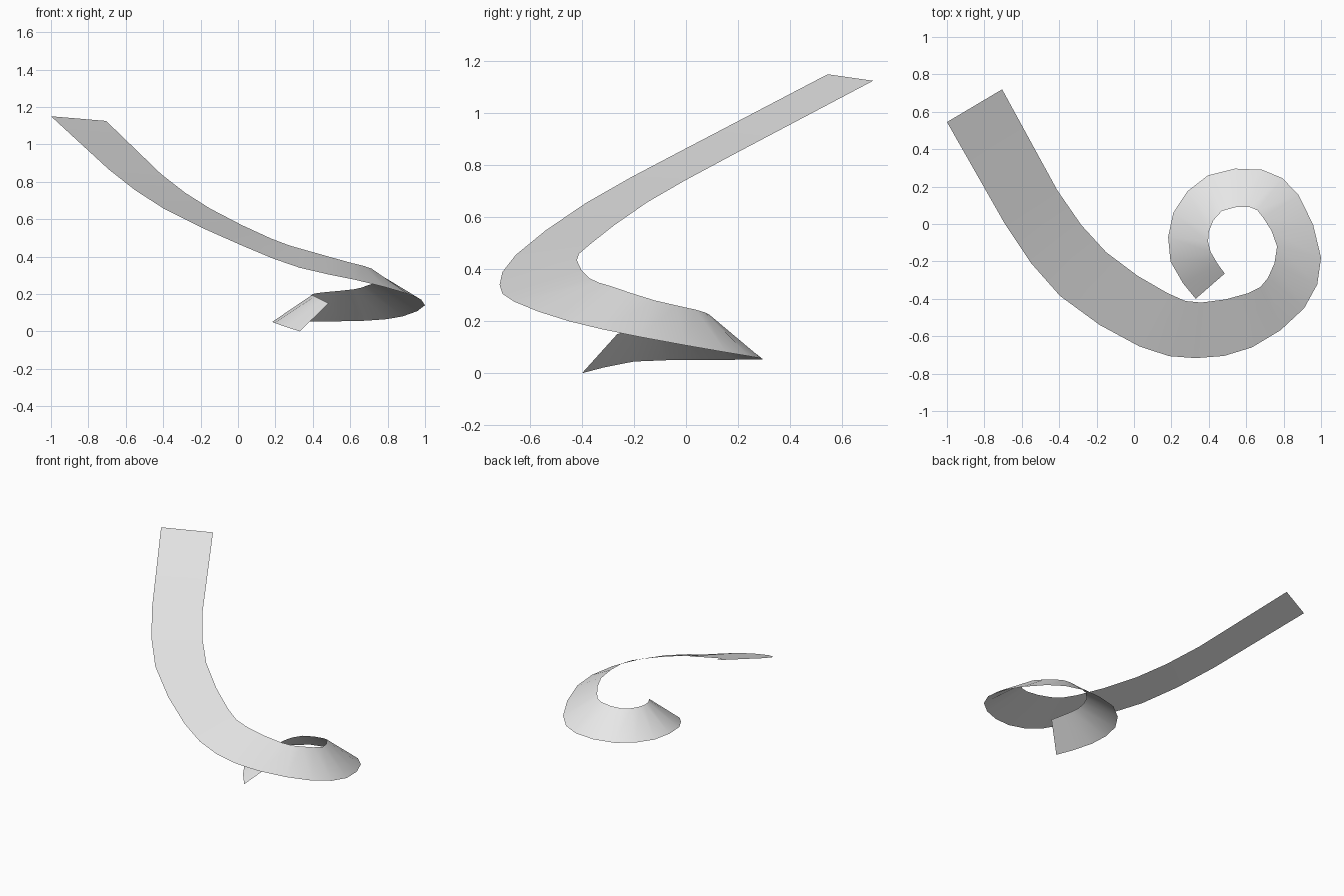
import bpy
import bmesh
from mathutils import Vector

default_cube = bpy.data.objects.get("Cube")
if default_cube:
    bpy.data.objects.remove(default_cube, do_unlink=True)

# Key points along the two rims, from the high straight end to the low curl
OUTER_RIM = [
    (-1, .545, 1.15), (-.69, 0, .865), (-.395, -.385, .655), (.03, -.655, .455),
    (.33, -.717, .34), (.63, -.66, .275), (.91, -.45, .2), (1, -.18, .14),
    (.88, .155, .08), (.685, .29, .057), (.395, .26, .053), (.21, .06, .05),
    (.195, -.2, .045), (.33, -.4, 0),
]
INNER_RIM = [
    (-.705, .72, 1.125), (-.41, .18, .84), (-.15, -.15, .657), (.18, -.37, .495),
    (.36, -.42, .435), (.61, -.37, .365), (.715, -.29, .335), (.765, -.12, .28),
    (.69, .035, .245), (.62, .09, .225), (.47, .07, .21), (.4, -.04, .2),
    (.41, -.15, .187), (.485, -.265, .15),
]
STEPS = 2


def smooth_rim(points):
    """Pass a curve through the key points, leaving the first span straight."""
    keys = [Vector(point) for point in points]
    last = len(keys) - 1
    rim = [keys[0]]
    for index in range(1, last):
        before, start, end = keys[index - 1:index + 2]
        after = keys[min(index + 2, last)]
        leave, arrive = (end - before) / 2, (after - start) / 2
        for step in range(STEPS):
            t = step / STEPS
            rim.append(start * (2 * t**3 - 3 * t**2 + 1) + leave * (t**3 - 2 * t**2 + t)
                       + end * (3 * t**2 - 2 * t**3) + arrive * (t**3 - t**2))
    rim.append(keys[last])
    return rim


# Ribbon: a thin open sheet spanning the two rims, facing upward
ribbon_mesh = bmesh.new()
outer_verts = [ribbon_mesh.verts.new(point) for point in smooth_rim(OUTER_RIM)]
inner_verts = [ribbon_mesh.verts.new(point) for point in smooth_rim(INNER_RIM)]
for index in range(len(outer_verts) - 1):
    face = ribbon_mesh.faces.new((outer_verts[index], outer_verts[index + 1],
                                  inner_verts[index + 1], inner_verts[index]))
    face.smooth = True

mesh = bpy.data.meshes.new("spiral_ribbon")
ribbon_mesh.to_mesh(mesh)
ribbon_mesh.free()
ribbon = bpy.data.objects.new("spiral_ribbon", mesh)
bpy.context.collection.objects.link(ribbon)

# Single pale grey finish
grey = bpy.data.materials.new("pale_grey")
grey.use_nodes = True
colour = (.8, .8, .8, 1)
grey.diffuse_color = colour
for node in grey.node_tree.nodes:
    if node.type == "BSDF_PRINCIPLED":
        node.inputs["Base Color"].default_value = colour
mesh.materials.append(grey)
